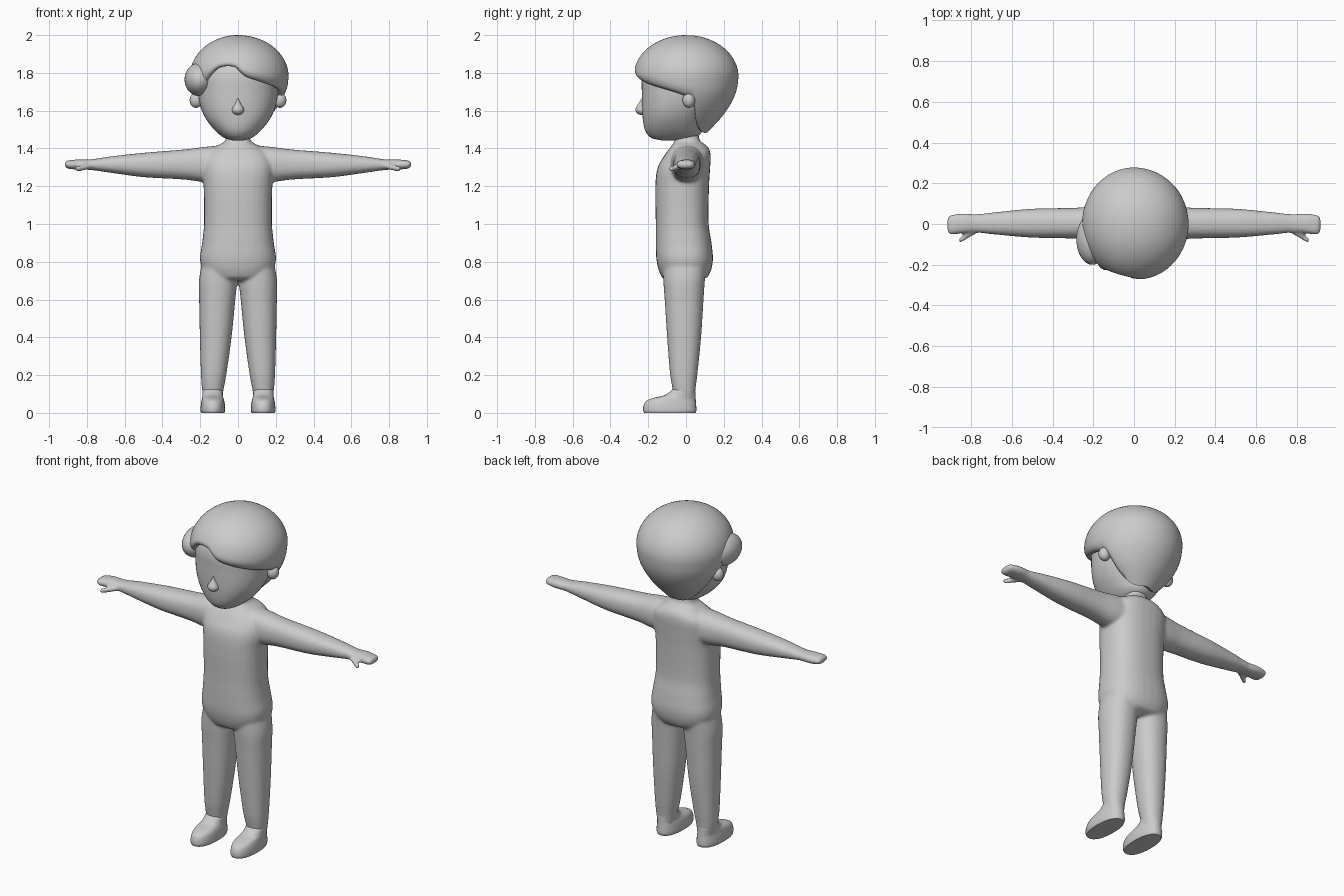
import bpy, bmesh, math
from mathutils import Vector

if "Cube" in bpy.data.objects:
    bpy.data.objects.remove(bpy.data.objects["Cube"])

grey = bpy.data.materials.new("plain grey")
grey.diffuse_color = (0.6, 0.6, 0.6, 1)
grey.use_nodes = True
grey.node_tree.nodes["Principled BSDF"].inputs["Base Color"].default_value = grey.diffuse_color


def interp(keys, t):
    """Smooth curve through keys (t, value, value, ...)."""
    t = min(max(t, keys[0][0]), keys[-1][0])
    i = 0
    while i < len(keys) - 2 and t > keys[i + 1][0]:
        i += 1
    a, b = keys[i], keys[i + 1]
    p, n = keys[max(i - 1, 0)], keys[min(i + 2, len(keys) - 1)]
    h = b[0] - a[0]
    s = (t - a[0]) / h
    out = []
    for k in range(1, len(a)):
        ma = (b[k] - p[k]) / (b[0] - p[0]) * h
        mb = (n[k] - a[k]) / (n[0] - a[0]) * h
        out.append((2*s**3 - 3*s**2 + 1) * a[k] + (s**3 - 2*s**2 + s) * ma
                   + (3*s**2 - 2*s**3) * b[k] + (s**3 - s**2) * mb)
    return out


def skin(bm, rings):
    """Join rings of points into a closed tube."""
    vs = [[bm.verts.new(p) for p in r] for r in rings]
    n = len(vs[0])
    for a, b in zip(vs, vs[1:]):
        for j in range(n):
            bm.faces.new((a[j], a[(j+1) % n], b[(j+1) % n], b[j]))
    bm.faces.new(vs[0][::-1])
    bm.faces.new(vs[-1])


def loft(bm, keys, axis="z", side=1, steps=4, seg=32, power=2.0):
    """Keys are (position, u min, u max, v min, v max) along an axis."""
    rings = []
    for a, b in zip(keys, keys[1:]):
        rings += [a[0] + (b[0] - a[0]) * k / steps for k in range(steps)]
    rings.append(keys[-1][0])
    out = []
    for t in rings:
        u0, u1, v0, v1 = interp(keys, t)
        ring = []
        for j in range(seg):
            c, s = math.cos(math.tau*j/seg), math.sin(math.tau*j/seg)
            u = (u0+u1)/2 + (u1-u0)/2 * math.copysign(abs(c)**(2/power), c)
            v = (v0+v1)/2 + (v1-v0)/2 * math.copysign(abs(s)**(2/power), s)
            ring.append((side*u, v, t) if axis == "z" else (side*t, u, v))
        out.append(ring)
    skin(bm, out)


def finish(bm, name, angle=60):
    bmesh.ops.recalc_face_normals(bm, faces=bm.faces)
    me = bpy.data.meshes.new(name)
    bm.to_mesh(me)
    bm.free()
    me.materials.append(grey)
    ob = bpy.data.objects.new(name, me)
    bpy.context.collection.objects.link(ob)
    bpy.ops.object.select_all(action="DESELECT")
    ob.select_set(True)
    bpy.context.view_layer.objects.active = ob
    bpy.ops.object.shade_smooth_by_angle(angle=math.radians(angle))
    return ob


def ellipsoid(bm, centre, radii):
    new = bmesh.ops.create_uvsphere(bm, u_segments=32, v_segments=20, radius=1)["verts"]
    for v in new:
        v.co = Vector(centre) + Vector([v.co[i] * radii[i] for i in range(3)])


# Body: torso, arms, thumbs and legs fused into one smooth skin
bm = bmesh.new()
loft(bm, [(0.70, -.10, .10, -.10, .07), (0.72, -.16, .16, -.13, .115),
          (0.80, -.20, .20, -.155, .142), (0.90, -.19, .19, -.16, .135),
          (1.00, -.18, .18, -.16, .12), (1.20, -.182, .182, -.162, .122),
          (1.30, -.19, .19, -.15, .128), (1.37, -.175, .175, -.11, .13),
          (1.41, -.12, .12, -.08, .115), (1.44, -.068, .068, -.06, .075),
          (1.50, -.062, .062, -.06, .065)], power=2.4)
for side in (-1, 1):
    loft(bm, [(0.05, -.08, .10, 1.22, 1.42), (0.18, -.08, .09, 1.222, 1.408),
              (0.28, -.072, .08, 1.235, 1.395), (0.50, -.067, .075, 1.248, 1.377),
              (0.68, -.052, .058, 1.272, 1.357), (0.78, -.042, .048, 1.286, 1.342),
              (0.84, -.045, .052, 1.288, 1.342), (0.89, -.052, .046, 1.291, 1.338),
              (0.91, -.046, .038, 1.297, 1.333), (0.918, -.025, .02, 1.308, 1.322)],
         "x", side, power=2.3)
    loft(bm, [(0.77, -.045, -.01, 1.295, 1.325), (0.81, -.068, -.030, 1.285, 1.317),
              (0.845, -.088, -.058, 1.278, 1.308), (0.862, -.093, -.072, 1.281, 1.303)],
         "x", side, seg=16)
    loft(bm, [(0.06, .085, .18, -.06, .045), (0.12, .077, .19, -.07, .05),
              (0.20, .062, .196, -.084, .06), (0.40, .034, .202, -.10, .08),
              (0.60, .014, .206, -.113, .093), (0.70, .004, .207, -.12, .10),
              (0.80, .004, .19, -.12, .11)], "z", side, power=2.2)
body = finish(bm, "body", 180)
m = body.modifiers.new("fuse", "REMESH")
m.mode, m.voxel_size, m.use_smooth_shade = "VOXEL", 0.008, True
m = body.modifiers.new("soften", "SMOOTH")
m.factor, m.iterations = 0.5, 8

# Feet with flat soles
for side, label in ((-1, "left"), (1, "right")):
    bm = bmesh.new()
    loft(bm, [(0.0, .072, .194, -.222, .05), (0.012, .068, .198, -.227, .055),
              (0.04, .069, .197, -.224, .054), (0.065, .073, .193, -.208, .052),
              (0.08, .078, .19, -.17, .051), (0.092, .08, .188, -.118, .05),
              (0.12, .083, .186, -.076, .047), (0.14, .10, .17, -.055, .03)],
         "z", side, power=2.3)
    finish(bm, label + "_foot")

# Head
bm = bmesh.new()
loft(bm, [(1.443, -.03, .03, -.13, -.03), (1.452, -.065, .065, -.175, .03),
          (1.475, -.10, .10, -.205, .075), (1.51, -.135, .135, -.221, .09),
          (1.56, -.172, .172, -.229, .11), (1.62, -.198, .198, -.233, .14),
          (1.70, -.213, .213, -.234, .18), (1.80, -.212, .212, -.23, .20),
          (1.88, -.17, .17, -.18, .17), (1.93, -.08, .08, -.08, .08)],
     seg=48, power=2.2)
finish(bm, "head", 180)

# Teardrop nose
bm = bmesh.new()
loft(bm, [(1.578, -.008, .008, -.243, -.228), (1.584, -.022, .022, -.256, -.21),
          (1.60, -.032, .032, -.267, -.20), (1.617, -.028, .028, -.264, -.205),
          (1.64, -.013, .013, -.25, -.215), (1.665, -.002, .002, -.237, -.232)])
finish(bm, "nose")

# Ears
for side, label in ((-1, "left"), (1, "right")):
    bm = bmesh.new()
    ellipsoid(bm, (side * .222, .015, 1.655), (.034, .033, .04))
    finish(bm, label + "_ear", 180)

# Swept hair cap: hem height by azimuth (0 is the front), width by height
hem = [(-180, 1.485), (-135, 1.49), (-110, 1.55), (-98, 1.66), (-88, 1.68),
       (-65, 1.70), (-50, 1.74), (-35, 1.80), (-24, 1.83), (-4, 1.83),
       (8, 1.785), (24, 1.76), (50, 1.73), (75, 1.70), (88, 1.68),
       (98, 1.66), (110, 1.55), (135, 1.49), (180, 1.485)]
width = [(1.47, .40), (1.50, .48), (1.58, .72), (1.65, .88), (1.71, .965), (1.78, 1.0)]
cols, rows = 144, 28
rings = []
for i in range(1, rows + 5):
    t = min(i / rows, 1)
    tuck = max(0, (t - .86) / .14)
    inner = (1 - .07 * tuck**3) * (1 - .09 * max(0, i - rows))
    ring = []
    for j in range(cols):
        deg = -180 + 360 * j / cols
        a = math.radians(deg)
        low = interp(hem, deg)[0]
        z = 2.0 - (2.0 - low) * (1 - math.cos(t * math.pi / 2)) ** 0.95
        if z > 1.78:
            r = math.sqrt(max(0, 1 - ((z - 1.78) / .22) ** 2))
        else:
            r = interp(width, z)[0]
        rx = .268 if a > 0 else .255
        ry = .278
        ring.append((r * inner * rx * math.sin(a), -r * inner * ry * math.cos(a),
                     z + .006 * max(0, i - rows)))
    rings.append(ring)
bm = bmesh.new()
skin(bm, rings)
finish(bm, "hair", 70)

# Side lock of hair beyond the parting
bm = bmesh.new()
ellipsoid(bm, (-.205, -.075, 1.765), (.078, .125, .088))
finish(bm, "side_lock", 180)
